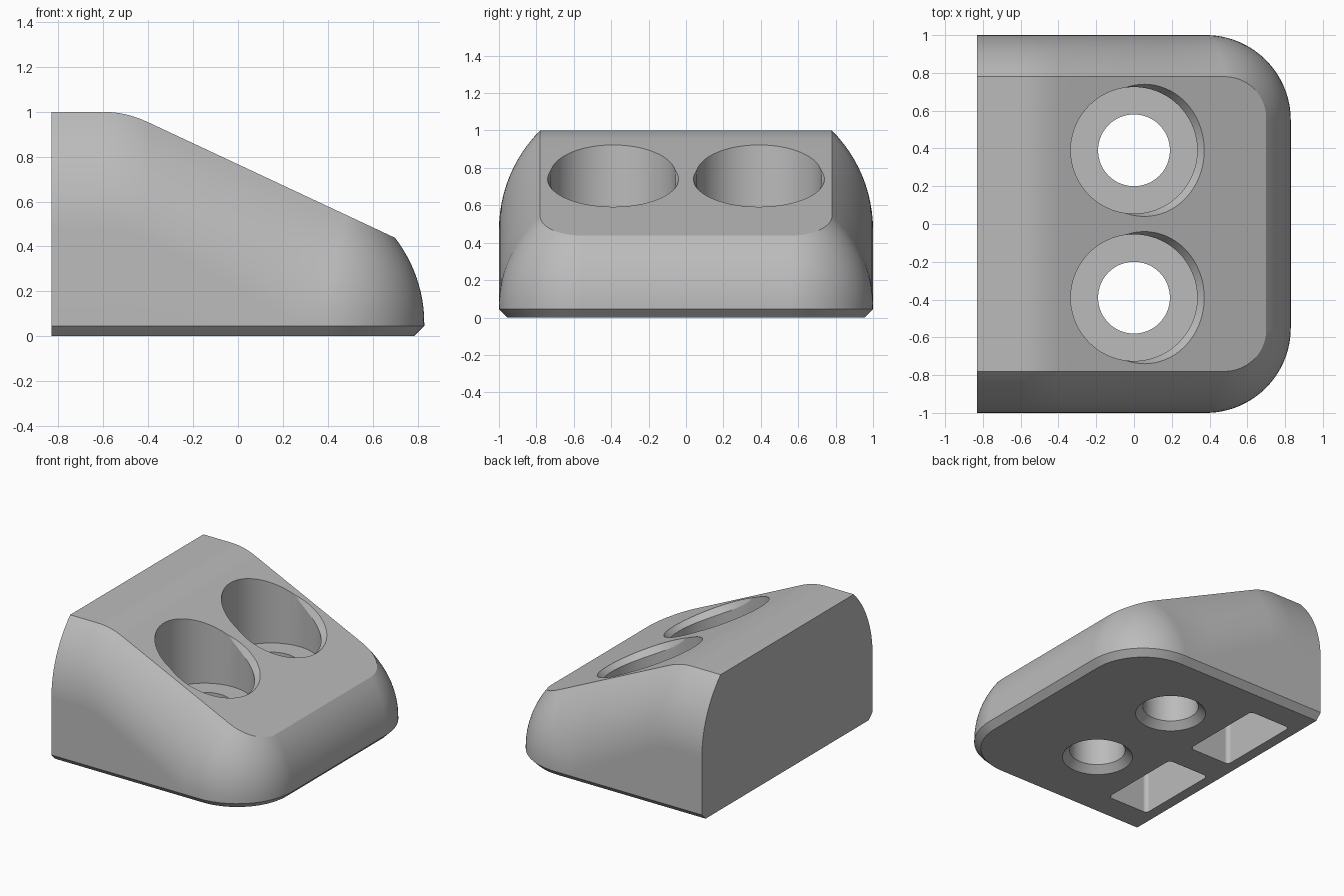
import bpy, bmesh, math
from mathutils import Matrix, Vector

cube = bpy.data.objects.get("Cube")
if cube:
    bpy.data.objects.remove(cube, do_unlink=True)

SLOPE = 0.468          # fall of the ramp
BACK = -0.83           # flat rear wall
R = 0.75               # radius of the rounded shoulder
LEVELS = 12


def make_object(name, bm):
    bmesh.ops.recalc_face_normals(bm, faces=bm.faces)
    mesh = bpy.data.meshes.new(name)
    bm.to_mesh(mesh)
    bm.free()
    obj = bpy.data.objects.new(name, mesh)
    bpy.context.collection.objects.link(obj)
    return obj


def top_height(x):
    if x < -0.6:
        return 1.0
    if x < -0.4:
        return 1 - 0.5 * SLOPE / 0.2 * (x + 0.6) ** 2
    return 1 - 0.1 * SLOPE - SLOPE * (x + 0.4)


def outline(cx, cy, radius):
    """Plan outline: straight side, rounded corner, then the mirror of both."""
    xs = [BACK] + [-0.6 + 0.025 * i for i in range(9)]
    xs += [-0.4 + (cx + 0.4) * i / 6 for i in range(1, 6)]
    half = [Vector((x, -cy - radius)) for x in xs]
    for i in range(25):
        a = math.pi / 2 * i / 24
        half.append(Vector((cx + radius * math.sin(a), -cy - radius * math.cos(a))))
    return half + [Vector((p.x, -p.y)) for p in reversed(half)]


# Wedge body: chamfered foot, upright wall, rounded shoulder up to the ramp
def build_body():
    outer = outline(0.38, 0.55, 0.45)
    foot = outline(0.38, 0.55, 0.405)
    inner = outline(0.48, 0.56, 0.22)
    bm = bmesh.new()
    columns = []
    for f, p, q in zip(foot, outer, inner):
        top = top_height(q.x)
        inset = (p - q).length
        sweep = math.acos(1 - inset / R)
        start = max(0.06, top - R * math.sin(sweep))
        column = [(f.x, f.y, 0), (p.x, p.y, 0.045)]
        for k in range(LEVELS + 1):
            t = sweep * k / LEVELS
            xy = p.lerp(q, R * (1 - math.cos(t)) / inset)
            z = start + (top - start) * math.sin(t) / math.sin(sweep)
            column.append((xy.x, xy.y, z))
        columns.append([bm.verts.new(c) for c in column])
    n = len(columns)
    for a, b in zip(columns, columns[1:]):
        for k in range(len(a) - 1):
            bm.faces.new((a[k], b[k], b[k + 1], a[k + 1]))
    # ramp and underside as strips from side to side
    for i in range(n // 2 - 1):
        for k in (0, -1):
            bm.faces.new([columns[j][k] for j in (i, i + 1, n - 2 - i, n - 1 - i)])
    # rear wall
    bm.faces.new(columns[0] + columns[-1][::-1])
    return make_object("wedge_body", bm)


# Stepped bolt hole: bottom chamfer, shank hole, wide counterbore
def bolt_cutter(y):
    profile = [(0, -0.02), (0.26, -0.02), (0.19, 0.05), (0.19, 0.41),
               (0.335, 0.41), (0.335, 1.3), (0, 1.3)]
    bm = bmesh.new()
    verts = [bm.verts.new((r, 0, z)) for r, z in profile]
    edges = [bm.edges.new(pair) for pair in zip(verts, verts[1:])]
    bmesh.ops.spin(bm, geom=verts + edges, axis=(0, 0, 1), cent=(0, 0, 0),
                   steps=72, angle=math.tau)
    bmesh.ops.remove_doubles(bm, verts=bm.verts, dist=0.0001)
    bmesh.ops.translate(bm, verts=bm.verts, vec=(0, y, 0))
    return make_object("bolt_hole_cutter", bm)


# Shallow relief on the low side of each counterbore
def relief_cutter(y):
    bm = bmesh.new()
    bmesh.ops.create_cone(bm, cap_ends=True, segments=72, radius1=0.32,
                          radius2=0.38, depth=0.12)
    tilt = Matrix.Rotation(math.atan(SLOPE), 4, 'Y')
    place = Matrix.Translation((0.055, y, top_height(0.055)))
    bmesh.ops.transform(bm, matrix=place @ tilt, verts=bm.verts)
    return make_object("relief_cutter", bm)


# Rectangular pocket in the underside with softened corners
def pocket_cutter(y):
    bm = bmesh.new()
    bmesh.ops.create_cube(bm, size=1)
    bmesh.ops.scale(bm, vec=(0.34, 0.65, 0.8), verts=bm.verts)
    bmesh.ops.translate(bm, vec=(-0.58, y, 0.35), verts=bm.verts)
    upright = [e for e in bm.edges if abs(e.verts[0].co.z - e.verts[1].co.z) > 0.5]
    bmesh.ops.bevel(bm, geom=upright, offset=0.03, segments=5, profile=0.5,
                    affect='EDGES')
    return make_object("pocket_cutter", bm)


body = build_body()
cutters = []
for side in (-1, 1):
    cutters += [bolt_cutter(0.39 * side), relief_cutter(0.39 * side),
                pocket_cutter(0.435 * side)]

bpy.context.view_layer.objects.active = body
for cutter in cutters:
    cutter.hide_render = True
    cut = body.modifiers.new("cut", 'BOOLEAN')
    cut.operation = 'DIFFERENCE'
    cut.solver = 'EXACT'
    cut.object = cutter
    bpy.ops.object.modifier_apply(modifier=cut.name)
    bpy.data.objects.remove(cutter, do_unlink=True)

# Plain grey finish
grey = bpy.data.materials.new("plain_grey")
grey.use_nodes = True
colour = (0.5, 0.5, 0.5, 1)
grey.diffuse_color = colour
grey.node_tree.nodes["Principled BSDF"].inputs["Base Color"].default_value = colour
body.data.materials.clear()
body.data.materials.append(grey)

bpy.ops.object.select_all(action='DESELECT')
body.select_set(True)
bpy.ops.object.shade_smooth_by_angle(angle=math.radians(25))
weighted = body.modifiers.new("weighted_normals", 'WEIGHTED_NORMAL')
weighted.keep_sharp = True
